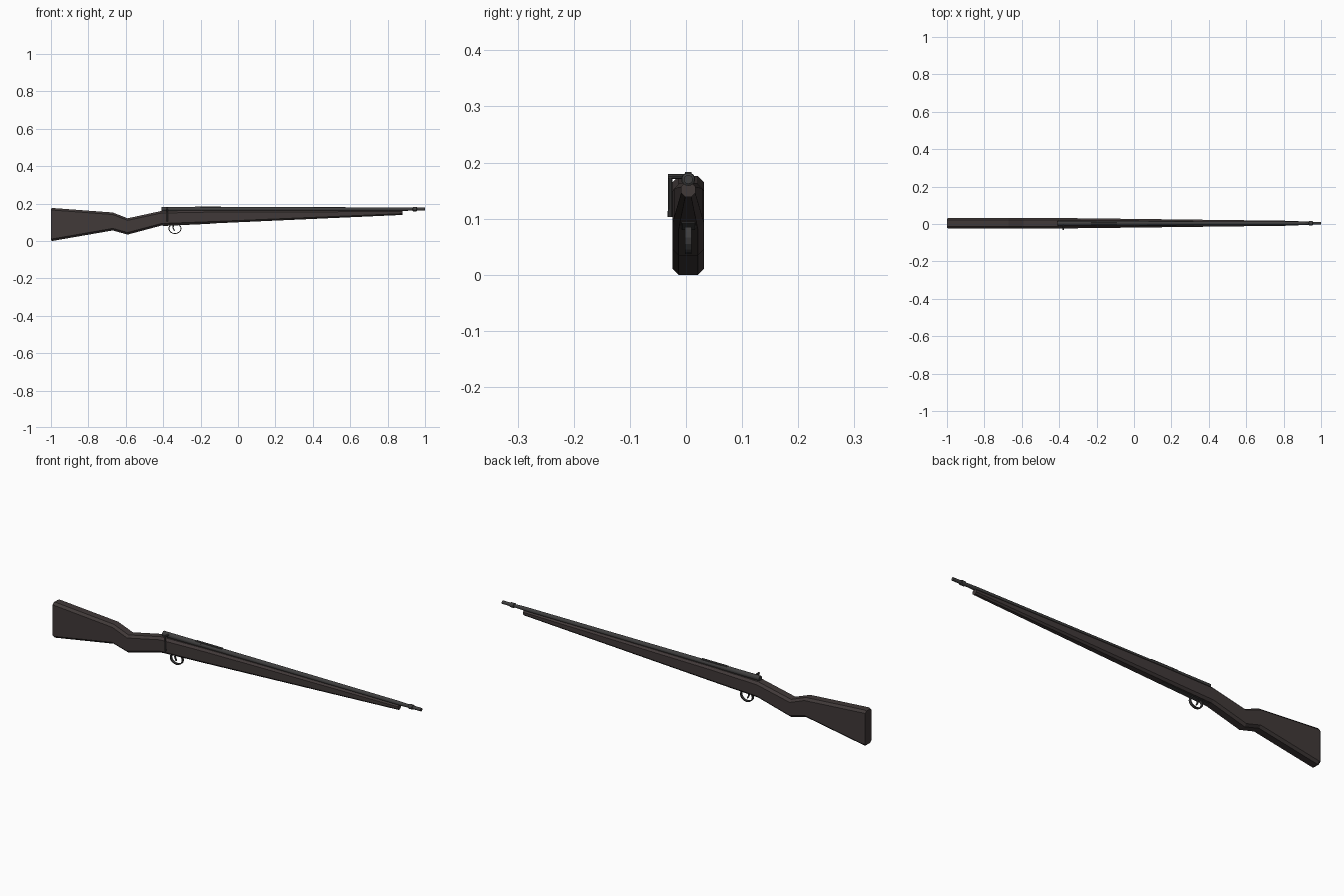
import bpy, bmesh, math
from mathutils import Vector

if "Cube" in bpy.data.objects:
    bpy.data.objects.remove(bpy.data.objects["Cube"])

YC = 0.004  # centre line of the body; the bolt handle sticks out to -y


def mat(name, rgb):
    m = bpy.data.materials.new(name)
    m.diffuse_color = (*rgb, 1)
    m.use_nodes = True
    m.node_tree.nodes["Principled BSDF"].inputs["Base Color"].default_value = m.diffuse_color
    return m


WOOD = mat("dark brown wood", (0.052, 0.041, 0.040))
METAL = mat("dark grey metal", (0.050, 0.049, 0.049))


def loft(name, rings, material, closed=False):
    """Skin a list of equally long point rings; cap the ends unless closed."""
    bm = bmesh.new()
    vs = [[bm.verts.new(p) for p in r] for r in rings]
    n = len(vs[0])
    pairs = list(zip(vs, vs[1:])) + ([(vs[-1], vs[0])] if closed else [])
    for a, b in pairs:
        for i in range(n):
            j = (i + 1) % n
            bm.faces.new((a[i], a[j], b[j], b[i]))
    if not closed:
        bm.faces.new(vs[0])
        bm.faces.new(vs[-1])
    bmesh.ops.recalc_face_normals(bm, faces=bm.faces)
    me = bpy.data.meshes.new(name)
    bm.to_mesh(me)
    bm.free()
    me.materials.append(material)
    ob = bpy.data.objects.new(name, me)
    bpy.context.collection.objects.link(ob)
    return ob


def section(x, z0, z1, hw, c):
    """Rectangle with cut corners across the length."""
    pts = [(-hw, z0 + c), (-hw, z1 - c), (-hw + c, z1), (hw - c, z1),
           (hw, z1 - c), (hw, z0 + c), (hw - c, z0), (-hw + c, z0)]
    return [(x, YC + y, z) for y, z in pts]


def rod(name, start, end, radii, material, n=12):
    """Turned rod: radii is a list of (fraction along, radius)."""
    a, b = Vector(start), Vector(end)
    q = (b - a).to_track_quat('Z', 'Y')
    rings = [[a.lerp(b, t) + q @ Vector((r * math.cos(2 * math.pi * i / n),
                                         r * math.sin(2 * math.pi * i / n), 0))
              for i in range(n)] for t, r in radii]
    ob = loft(name, rings, material)
    for p in ob.data.polygons:
        p.use_smooth = len(p.vertices) == 4
    bpy.context.view_layer.objects.active = ob
    ob.select_set(True)
    bpy.ops.object.shade_smooth_by_angle(angle=math.radians(35))
    ob.select_set(False)
    return ob


# Stock: butt, wrist and fore-end in one tapering piece
loft("stock", [section(*s) for s in (
    (-1.0, 0.004, 0.172, 0.024, 0.009),
    (-0.992, 0.0, 0.176, 0.028, 0.011),
    (-0.67, 0.056, 0.152, 0.028, 0.011),
    (-0.59, 0.034, 0.121, 0.028, 0.011),
    (-0.41, 0.082, 0.160, 0.028, 0.011),
    (-0.15, 0.093, 0.164, 0.025, 0.010),
    (0.88, 0.139, 0.164, 0.0125, 0.007))], WOOD)

# Receiver, barrel and stepped muzzle
rod("receiver", (-0.41, YC, 0.170), (-0.20, YC, 0.170),
    [(0, 0.0125), (1, 0.0125)], METAL, 16)
rod("barrel", (-0.22, YC, 0.170), (1.0, YC, 0.170),
    [(0, 0.0115), (0.9, 0.0095), (0.945, 0.008), (0.947, 0.0115),
     (0.963, 0.0115), (0.965, 0.008), (1, 0.008)], METAL, 16)

# Rear sight plate
loft("rear_sight", [section(x, 0.172, 0.1835, 0.006, 0.001)
                    for x in (-0.23, -0.09)], METAL)

# Bolt handle: crossbar and turned-down lever
rod("bolt_crossbar", (-0.378, YC, 0.175), (-0.378, -0.032, 0.175),
    [(0, 0.0045), (1, 0.0045)], METAL, 10)
rod("bolt_lever", (-0.378, -0.0283, 0.179), (-0.378, -0.0283, 0.103),
    [(0, 0.004), (0.8, 0.004), (0.87, 0.0045), (1, 0.0045)], METAL, 10)

# Floor plate under the action
loft("floor_plate", [section(x, z, z + 0.012, 0.013, 0.002)
                     for x, z in ((-0.40, 0.080), (-0.15, 0.0915))], METAL)

# Trigger guard: oval band
N = 16
band = []
for i in range(N):
    a = 2 * math.pi * i / N
    c, s = math.cos(a), math.sin(a)
    band.append([(-0.337 + rx * c, YC + y, 0.066 + rz * s)
                 for rx, rz, y in ((0.035, 0.029, -0.006), (0.035, 0.029, 0.006),
                                   (0.030, 0.0245, 0.006), (0.030, 0.0245, -0.006))])
loft("trigger_guard", band, METAL, closed=True)

# Trigger: short curved blade
loft("trigger", [[(x - 0.003, YC - 0.003, z), (x + 0.003, YC - 0.003, z),
                  (x + 0.003, YC + 0.003, z), (x - 0.003, YC + 0.003, z)]
                 for x, z in ((-0.345, 0.092), (-0.347, 0.070), (-0.340, 0.054))], METAL)
